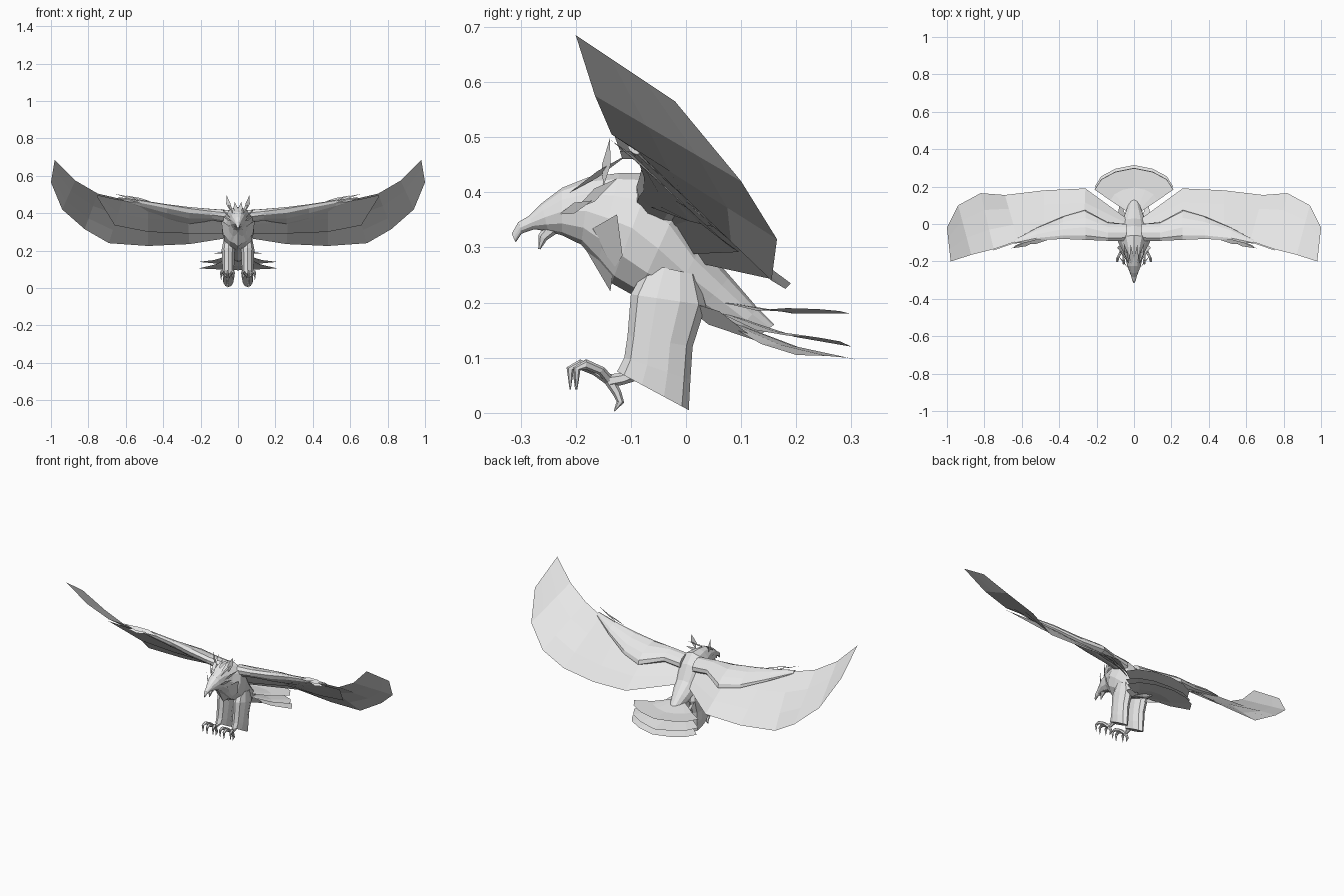
import bpy
import bmesh
from math import cos, sin, pi
from mathutils import Vector as V

default = bpy.data.objects.get("Cube")
if default:
    bpy.data.objects.remove(default, do_unlink=True)

grey = bpy.data.materials.new("plain_grey")
grey.use_nodes = True
grey.diffuse_color = (0.8, 0.8, 0.8, 1)
grey.node_tree.nodes["Principled BSDF"].inputs["Base Color"].default_value = (0.8, 0.8, 0.8, 1)
parts = []


def finish(name, bm, mirror):
    """Turn a bmesh into a named object, optionally mirrored across x."""
    mesh = bpy.data.meshes.new(name)
    bm.to_mesh(mesh)
    bm.free()
    mesh.materials.append(grey)
    obj = bpy.data.objects.new(name, mesh)
    bpy.context.scene.collection.objects.link(obj)
    if mirror:
        obj.modifiers.new("Mirror", "MIRROR")
    parts.append(obj)
    return obj


def ring(a, b, side, sides=10):
    """Elliptic section from point a to point b, with half-width vector side."""
    mid, half = (a + b) / 2, (a - b) / 2
    angles = [2 * pi * i / sides for i in range(sides)]
    return [mid + half * cos(t) + side * sin(t) for t in angles]


def loft(name, rings, mirror=True):
    """Closed skin over a row of sections."""
    bm = bmesh.new()
    rows = [[bm.verts.new(p) for p in r] for r in rings]
    n = len(rows[0])
    for r, s in zip(rows, rows[1:]):
        for i in range(n):
            j = (i + 1) % n
            bm.faces.new((r[i], r[j], s[j], s[i]))
    bm.faces.new(rows[0])
    bm.faces.new(rows[-1])
    bmesh.ops.recalc_face_normals(bm, faces=bm.faces)
    return finish(name, bm, mirror)


def tube(name, points, radii, mirror=True):
    """Round limb whose path runs mostly in the yz plane."""
    rings = []
    for i, p in enumerate(points):
        d = points[min(i + 1, len(points) - 1)] - points[max(i - 1, 0)]
        up = d.cross(V((1, 0, 0))).normalized() * radii[i]
        rings.append(ring(p + up, p - up, V((radii[i], 0, 0)), 6))
    return loft(name, rings, mirror)


def sheet(name, rows, mirror=True):
    """Thin feather surface, facing upward."""
    bm = bmesh.new()
    grid = [[bm.verts.new(p) for p in r] for r in rows]
    for r, s in zip(grid, grid[1:]):
        for i in range(len(r) - 1):
            bm.faces.new((r[i], r[i + 1], s[i + 1], s[i]))
    bm.normal_update()
    if sum(f.normal.z * f.calc_area() for f in bm.faces) < 0:
        bmesh.ops.reverse_faces(bm, faces=bm.faces)
    return finish(name, bm, mirror)


def blade(name, base, tip, width):
    """Single kite-shaped feather."""
    base, tip, width = V(base), V(tip), V(width)
    mid = base.lerp(tip, 0.45)
    return sheet(name, [[base, mid + width], [mid - width, tip]])


# Head, neck and body: top y, top z, bottom y, bottom z, half-width
body = [
    (-.316, .325, -.309, .309, .003),
    (-.304, .346, -.298, .325, .010),
    (-.285, .357, -.275, .333, .015),
    (-.262, .380, -.250, .329, .024),
    (-.225, .408, -.225, .322, .036),
    (-.175, .428, -.190, .305, .045),
    (-.12, .435, -.16, .27, .062),
    (-.06, .435, -.135, .235, .085),
    (-.01, .385, -.09, .21, .085),
    (.03, .305, -.03, .20, .07),
    (.08, .248, .02, .18, .05),
    (.13, .19, .09, .145, .028),
    (.16, .16, .13, .138, .01),
]
loft("body", [ring(V((0, ty, tz)), V((0, by, bz)), V((w, 0, 0)), 12)
              for ty, tz, by, bz, w in body], False)
tube("lower_beak", [V((0, -.24, .338)), V((0, -.26, .318)), V((0, -.266, .297))],
     [.014, .009, .002], False)

# Pointed feather bib on the chest
sheet("chest_bib", [
    [V((0, -.19, .31)), V((.05, -.168, .335)), V((.09, -.125, .36))],
    [V((0, -.137, .22)), V((.045, -.132, .26)), V((.08, -.115, .285))],
])

# Head crest
for base, tip, width in [
    ((.008, -.24, .395), (.018, -.11, .462), (.012, 0, 0)),
    ((.03, -.21, .40), (.055, -.10, .472), (.010, 0, .006)),
    ((.042, -.15, .41), (.062, -.138, .498), (.012, .008, 0)),
    ((.035, -.20, .37), (.09, -.125, .425), (.004, 0, .012)),
    ((.035, -.23, .36), (.085, -.17, .385), (.004, 0, .010)),
]:
    blade("crest_feather", base, tip, width)

# Wing feathers: leading edge and trailing edge from root to tip
lead = [V(p) for p in [(.05, -.05, .40), (.27, -.06, .42), (.48, -.07, .45),
                       (.62, -.09, .475), (.75, -.135, .505), (.87, -.165, .575),
                       (.98, -.2, .685)]]
trail = [V(p) for p in [(.04, .03, .27), (.26, .19, .235), (.48, .18, .225),
                        (.69, .155, .24), (.82, .165, .315), (.94, .10, .42),
                        (1, -.02, .565)]]
sheet("wing_feathers", [[a.lerp(b, t) for t in (0, .35, .7, 1)]
                        for a, b in zip(lead, trail)])

# Shorter feather layer under the wing
under = V((0, -.006, -.008))
sheet("under_wing_feathers", [[a.lerp(b, t * reach) + under for t in (0, .5, 1)]
                              for a, b, reach in zip(lead, trail, (.8, .65, .63, .56, .05))])

# Wing arm: x, front y, front z, back y, back z, half-thickness
arm = [
    (.04, -.09, .40, .00, .36, .035),
    (.14, -.09, .41, .01, .375, .028),
    (.26, -.085, .425, .075, .345, .030),
    (.38, -.08, .445, .04, .365, .022),
    (.52, -.087, .467, -.02, .42, .016),
    (.64, -.105, .485, -.085, .47, .006),
]
sections = []
for x, fy, fz, by, bz, t in arm:
    front, back = V((x, fy, fz)), V((x, by, bz))
    normal = (back - front).cross(V((1, 0, 0))).normalized()
    sections.append(ring(front, back, normal * t))
loft("wing_arm", sections)

for base, tip in [((.52, -.09, .465), (.655, -.13, .503)),
                  ((.53, -.09, .46), (.645, -.12, .475)),
                  ((.46, -.085, .46), (.60, -.105, .495))]:
    blade("wing_tip_feather", base, tip, (0, .012, .006))

# Layered tail fans: root z, side z, centre z, reach in y
for root, side, centre, reach in [(.205, .19, .18, .298), (.19, .14, .12, .30),
                                  (.18, .105, .095, .315)]:
    outer = [V((x, reach - drop, centre + (side - centre) * x / .21))
             for x, drop in [(0, 0), (.1, .02), (.175, .06), (.21, .115)]]
    apex = V((0, .04, root))
    inner = [apex.lerp(p, .06) for p in outer]
    middle = [apex.lerp(p, .6) - V((0, 0, .01)) for p in outer]
    sheet("tail_fan", [inner, middle, outer])
blade("flank_feather", (.055, -.015, .207), (.075, .13, .13), (.02, .01, .012))

# Feathered legs: front y, front z, back y, back z, half-width
leg = [
    (-.07, .27, .02, .25, .025),
    (-.10, .215, .036, .195, .037),
    (-.106, .14, .012, .12, .034),
    (-.112, .10, .008, .06, .032),
    (-.125, .075, .005, .005, .028),
]
loft("leg", [ring(V((.052, fy, fz)), V((.052, by, bz)), V((w, 0, 0)))
             for fy, fz, by, bz, w in leg])

# Feet with three front toes and one hind toe, each ending in a claw
ankle = V((.055, -.138, .058))
tube("ankle", [V((.052, -.09, .075)), V((.053, -.115, .062)), ankle], [.016, .011, .012])
for spread, forward in [(-.032, .01), (0, 0), (.035, .012)]:
    tube("front_toe", [
        ankle,
        ankle + V((spread * .5, -.027 + forward, .018)),
        ankle + V((spread * .9, -.055 + forward, .03)),
        ankle + V((spread, -.072 + forward, .022)),
        ankle + V((spread, -.072 + forward, -.016)),
    ], [.009, .008, .009, .007, .001])
tube("hind_toe", [ankle, V((.055, -.125, .036)), V((.055, -.119, .02)), V((.055, -.13, .003))],
     [.010, .008, .007, .001])

# Smooth shading with crisp edges
for obj in bpy.context.view_layer.objects:
    obj.select_set(obj in parts)
bpy.context.view_layer.objects.active = parts[0]
bpy.ops.object.shade_smooth_by_angle(angle=pi / 4)
